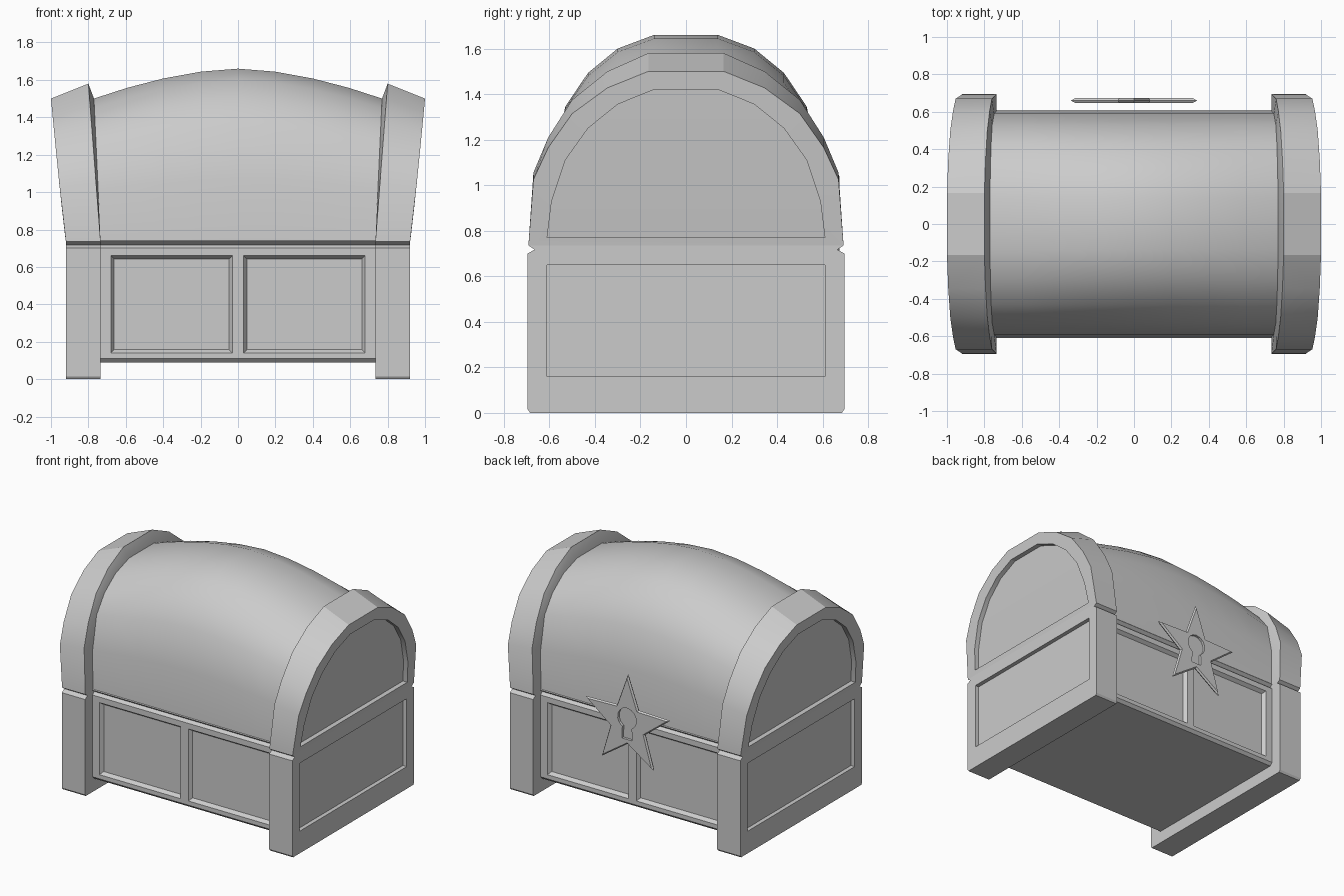
import bpy, bmesh, math

if "Cube" in bpy.data.objects:
    bpy.data.objects.remove(bpy.data.objects["Cube"])

def make(name, rings, caps=True, smooth=None):
    """Loft closed rings of points into a solid; caps 'strips' fills arches with quads."""
    bm = bmesh.new()
    loops = [[bm.verts.new(p) for p in r] for r in rings]
    n = len(loops[0])
    for a, b in zip(loops, loops[1:]):
        for i in range(n):
            j = (i + 1) % n
            bm.faces.new((a[i], a[j], b[j], b[i]))
    for l in (loops[0], loops[-1]):
        if caps == 'strips':
            for i in range(n // 2 - 1):
                bm.faces.new((l[i], l[i + 1], l[n - 2 - i], l[n - 1 - i]))
        else:
            bm.faces.new(l)
    bmesh.ops.recalc_face_normals(bm, faces=bm.faces)
    me = bpy.data.meshes.new(name)
    bm.to_mesh(me)
    bm.free()
    ob = bpy.data.objects.new(name, me)
    bpy.context.collection.objects.link(ob)
    if smooth:
        bpy.ops.object.select_all(action='DESELECT')
        ob.select_set(True)
        bpy.context.view_layer.objects.active = ob
        bpy.ops.object.shade_smooth_by_angle(angle=math.radians(smooth))
    return ob

def cut(ob, cutter):
    m = ob.modifiers.new("recess", 'BOOLEAN')
    m.operation, m.solver, m.object = 'DIFFERENCE', 'EXACT', cutter
    cutter.hide_render = True
    cutter.hide_set(True)

def mirror_x(ob):
    ob.modifiers.new("mirror", 'MIRROR')

def both(half):
    """Complete a half profile (y, v) symmetrically about y = 0."""
    return half + [(-y, v) for y, v in reversed(half)]

def rect(x0, x1, z0, z1, y):
    return [(x0, y, z0), (x1, y, z0), (x1, y, z1), (x0, y, z1)]

Z0 = 0.735
# arch half profiles: y, height fraction
BARREL = both([(.605, 0), (.59, .36), (.53, .66), (.43, .82), (.30, .935), (.14, 1)])
BAND = both([(.692, 0), (.67, .379), (.605, .562), (.5, .757), (.345, .905), (.165, 1)])
PANEL = both([(.61, .77), (.59, .93), (.53, 1.11), (.43, 1.25), (.30, 1.355), (.14, 1.42)])

# barrel lid, bulging towards the middle
def barrel_ring(u):
    h = 1.66 - .16 * abs(u) ** 1.7 - Z0
    return [(u * (.735 + .035 * t), y, Z0 + h * t) for y, t in BARREL]
make("lid_barrel", [barrel_ring(u) for u in (-1, -.77, -.52, -.26, 0, .26, .52, .77, 1)],
     'strips', 40)

# flared lid end bands with a recessed end panel
def outer_x(z):
    return .92 + .08 * max(0, (z - Z0) / .765) ** .9
outer = [(y, Z0 + .765 * t) for y, t in BAND]
band = make("lid_end_band", [
    barrel_ring(1),
    [(.735 + .065 * t, y, Z0 + .845 * t) for y, t in BAND],
    [(outer_x(z), y, z) for y, z in outer],
    [(outer_x(z), y, z) for y, z in PANEL],
    [(outer_x(z) - .035, y, z) for y, z in PANEL]], 'strips', 20)
mirror_x(band)

# base end frames, serving as feet, with the seam groove at the top
frame = both([(.685, 0), (.695, .015), (.695, .70), (.665, .717), (.692, Z0)])
end = make("base_end_frame", [[(x, y, z) for y, z in frame] for x in (.735, .92)])
cut(end, make("end_panel_cutter", [rect(.89, 1.0, .16, .65, y) for y in (-.61, .61)]))
mirror_x(end)

# base box between the frames
box = both([(.59, .09), (.61, .11), (.61, .70), (.588, .717), (.61, Z0), (.595, .75)])
body = make("base_box", [[(x, y, z) for y, z in box] for x in (-.74, .74)])

# two bevelled panels on the front and on the back
for s in (-1, 1):
    for x0, x1 in ((-.68, -.03), (.03, .68)):
        cut(body, make("panel_cutter", [
            rect(x0 + .018, x1 - .018, .158, .642, s * .585),
            rect(x0, x1, .14, .66, s * .61),
            rect(x0, x1, .14, .66, s * .65)]))

# star-shaped lock plate on the back, with a keyhole
def star(y, k):
    pts = []
    for i in range(10):
        a, r = math.pi / 2 + i * math.pi / 5, k * (.355 if i % 2 == 0 else .145)
        pts.append((r * math.cos(a), y, .71 + r * math.sin(a)))
    return pts
plate = make("star_lock_plate", [star(.647, .93), star(.66, 1), star(.673, .93)])
hole = [(.075 * math.cos(math.radians(a)), .75 + .075 * math.sin(math.radians(a)))
        for a in range(-60, 241, 25)] + [(-.04, .60), (.04, .60)]
cut(plate, make("keyhole_cutter", [[(x, y, z) for x, z in hole] for y in (.655, .70)]))
